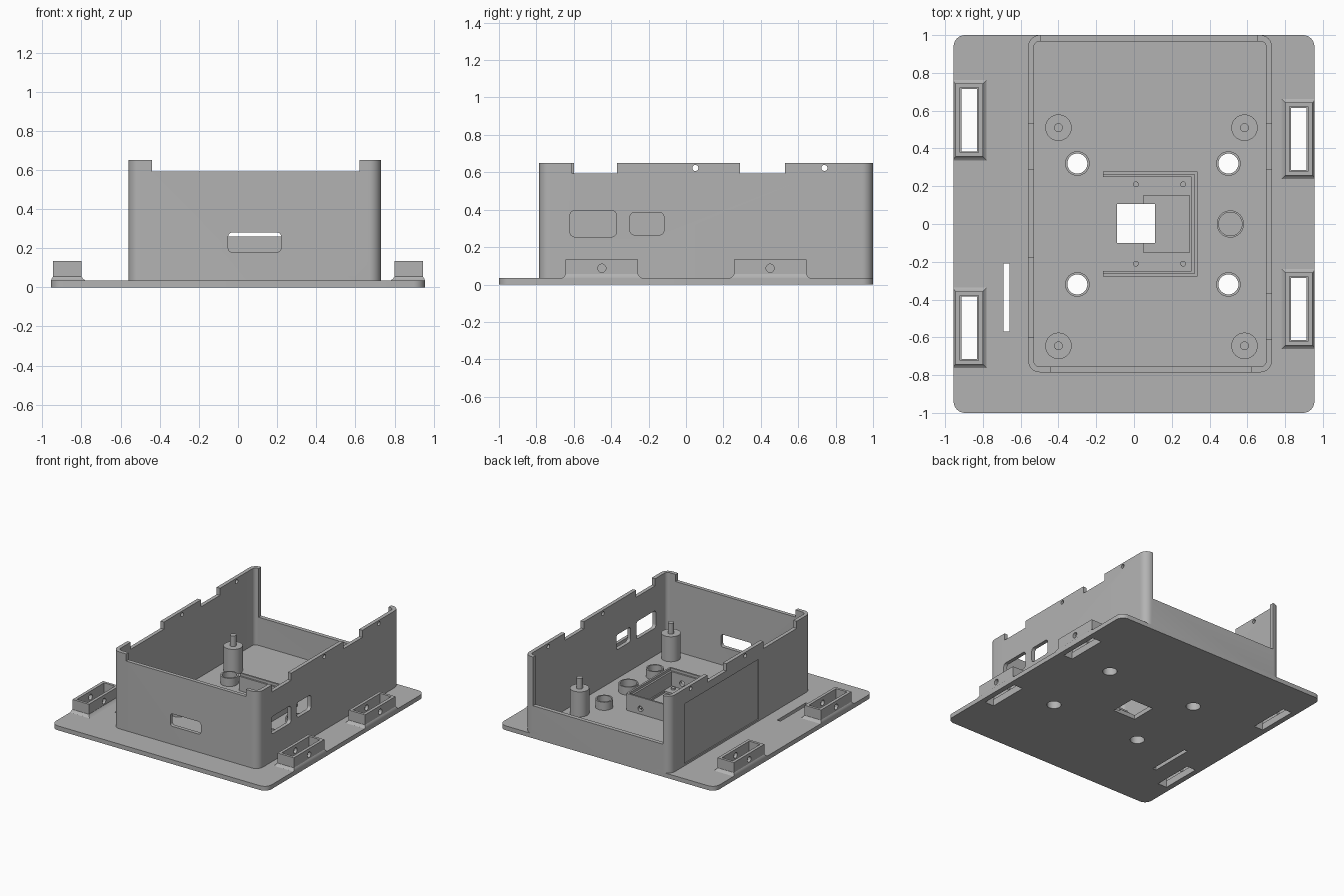
import bpy
import bmesh
import math
from mathutils import Vector

if "Cube" in bpy.data.objects:
    bpy.data.objects.remove(bpy.data.objects["Cube"])

grey = bpy.data.materials.new("plain grey")
grey.use_nodes = True
grey.diffuse_color = (0.45, 0.45, 0.45, 1)
grey.node_tree.nodes["Principled BSDF"].inputs["Base Color"].default_value = grey.diffuse_color

FLOOR = 0.035


def finish(name, bm):
    bmesh.ops.remove_doubles(bm, verts=bm.verts, dist=1e-5)
    bmesh.ops.recalc_face_normals(bm, faces=bm.faces)
    mesh = bpy.data.meshes.new(name)
    bm.to_mesh(mesh)
    bm.free()
    mesh.materials.append(grey)
    ob = bpy.data.objects.new(name, mesh)
    bpy.context.collection.objects.link(ob)
    return ob


def loft(name, rings):
    """Closed solid through matching rings of points."""
    bm = bmesh.new()
    rows = [[bm.verts.new(p) for p in ring] for ring in rings]
    n = len(rows[0])
    for low, high in zip(rows, rows[1:]):
        for i in range(n):
            j = (i + 1) % n
            bm.faces.new((low[i], low[j], high[j], high[i]))
    bm.faces.new(rows[0][::-1])
    bm.faces.new(rows[-1])
    return finish(name, bm)


def block(name, lo, hi, r=0, axis=2, steps=8):
    """Box between two corners, rounded around one axis."""
    u, v = [a for a in range(3) if a != axis]
    outline = []
    for k, (su, sv) in enumerate(((1, 1), (0, 1), (0, 0), (1, 0))):
        cu = hi[u] - r if su else lo[u] + r
        cv = hi[v] - r if sv else lo[v] + r
        for i in range(steps + 1 if r else 1):
            a = (k + i / steps) * math.pi / 2
            if i == steps and abs(hi[u] - lo[u] - 2 * r) < 1e-6:
                continue
            outline.append((cu + r * math.cos(a), cv + r * math.sin(a)))
    rings = []
    for end in (lo[axis], hi[axis]):
        ring = []
        for a, b in outline:
            p = Vector()
            p[u], p[v], p[axis] = a, b, end
            ring.append(p)
        rings.append(ring)
    return loft(name, rings)


def rod(name, centre, r, start, end, axis=2):
    """Cylinder along an axis; centre gives the other two coordinates."""
    lo, hi = [c - r for c in centre], [c + r for c in centre]
    lo.insert(axis, start)
    hi.insert(axis, end)
    return block(name, lo, hi, r, axis)


def cut(ob, *cutters):
    bpy.context.view_layer.objects.active = ob
    for c in cutters:
        c.hide_render = True
        mod = ob.modifiers.new("cut", "BOOLEAN")
        mod.operation = "DIFFERENCE"
        mod.solver = "EXACT"
        mod.object = c
        bpy.ops.object.modifier_apply(modifier=mod.name)
        bpy.data.objects.remove(c)


# Positions of the repeated parts
loops = [(-1, 0.55), (-1, -0.55), (1, 0.45), (1, -0.45)]
sockets = [(x, y) for x in (-0.3, 0.5) for y in (-0.32, 0.32)]
standoffs = [(x, y) for x in (-0.4, 0.585) for y in (-0.645, 0.51)]

# Base plate with its openings
plate = block("base_plate", (-0.955, -1, 0), (0.955, 1, FLOOR), 0.06)
cut(plate,
    block("cutter", (-0.09, -0.1, -1), (0.11, 0.105, 1)),
    block("cutter", (0.05, -0.15, 0.02), (0.295, 0.15, 1)),
    block("cutter", (-0.69, -0.57, -1), (-0.66, -0.21, 1)))
for x, y in sockets:
    cut(plate, rod("cutter", (x, y), 0.053, -1, 1))
for side, y in loops:
    x = side * 0.872
    cut(plate, block("cutter", (x - 0.04, y - 0.165, -1), (x + 0.04, y + 0.165, 1)))

# Enclosure walls
walls = block("enclosure_walls", (-0.56, -0.785, FLOOR), (0.73, 1, 0.65), 0.06)
cut(walls,
    block("cutter", (-0.53, -0.755, -1), (0.7, 0.967, 1), 0.03),
    # lowered front and back edges
    block("cutter", (-0.44, -1, 0.593), (0.62, -0.6, 1)),
    block("cutter", (-0.495, 0.8, 0.26), (0.655, 1.2, 1)),
    # notches in the side walls
    block("cutter", (-1, 0.29, 0.593), (1, 0.53, 1)),
    block("cutter", (0.5, -0.61, 0.593), (1, -0.37, 1)),
    block("cutter", (-1, -0.6, 0.593), (-0.4, -0.18, 1)),
    # screw holes near the rim
    rod("cutter", (0.05, 0.623), 0.016, -1, 1, 0),
    rod("cutter", (0.74, 0.623), 0.016, -1, 1, 0),
    # connector windows
    block("cutter", (0.5, -0.62, 0.255), (1, -0.372, 0.395), 0.025, 0),
    block("cutter", (0.5, -0.3, 0.265), (1, -0.118, 0.385), 0.025, 0),
    block("cutter", (-0.05, -1, 0.18), (0.22, -0.6, 0.28), 0.02, 1),
    # shallow panel on the side wall
    block("cutter", (-1, -0.12, 0.05), (-0.552, 0.82, 0.53)))

# Strap loops with flared feet
for i, (side, y) in enumerate(loops):
    x = side * 0.872
    rings = []
    for z, grow in ((FLOOR, 0.02), (0.042, 0.009), (0.055, 0), (0.135, 0)):
        outer = side * min(0.945 + grow, 0.955)
        inner = side * (0.8 - grow)
        half = 0.193 + grow
        rings.append([(outer, y - half, z), (outer, y + half, z),
                      (inner, y + half, z), (inner, y - half, z)])
    loop = loft(f"strap_loop_{i + 1}", rings)
    cut(loop,
        block("cutter", (x - 0.04, y - 0.165, -1), (x + 0.04, y + 0.165, 1)),
        block("cutter", (x - 0.048, y - 0.172, 0.055), (x + 0.048, y + 0.172, 1)),
        rod("cutter", (y, 0.087), 0.022, x - 0.2, x + 0.2, 0))

# Board standoffs with locating pins
for i, p in enumerate(standoffs):
    rod(f"standoff_{i + 1}", p, 0.07, FLOOR, 0.235)
    rod(f"standoff_pin_{i + 1}", p, 0.023, 0.235, 0.32)

# Open sockets and one closed socket
for i, p in enumerate(sockets):
    socket = rod(f"socket_{i + 1}", p, 0.065, FLOOR, 0.1)
    cut(socket, rod("cutter", p, 0.053, -1, 1))
closed = rod("closed_socket", (0.51, 0), 0.072, FLOOR, 0.1)
cut(closed, rod("cutter", (0.51, 0), 0.062, 0.04, 1))

# Sensor bay, open on one side, with a stepped rim
bay = block("sensor_bay", (-0.165, -0.277, FLOOR), (0.335, 0.277, 0.17))
cut(bay,
    block("cutter", (-1, -0.25, -1), (0.305, 0.25, 1)),
    block("cutter", (-1, -0.263, 0.15), (0.32, 0.263, 1)),
    rod("cutter", (0.21, 0.078), 0.022, -1, 1, 1))
for x in (0.01, 0.26):
    for y in (-0.21, 0.21):
        rod("bay_peg", (x, y), 0.015, FLOOR, 0.05)

# Smooth the round parts, keep the edges sharp
bpy.ops.object.select_all(action="DESELECT")
for ob in bpy.context.collection.objects:
    if ob.type == "MESH":
        ob.select_set(True)
        bpy.context.view_layer.objects.active = ob
bpy.ops.object.shade_smooth_by_angle(angle=math.radians(30))
